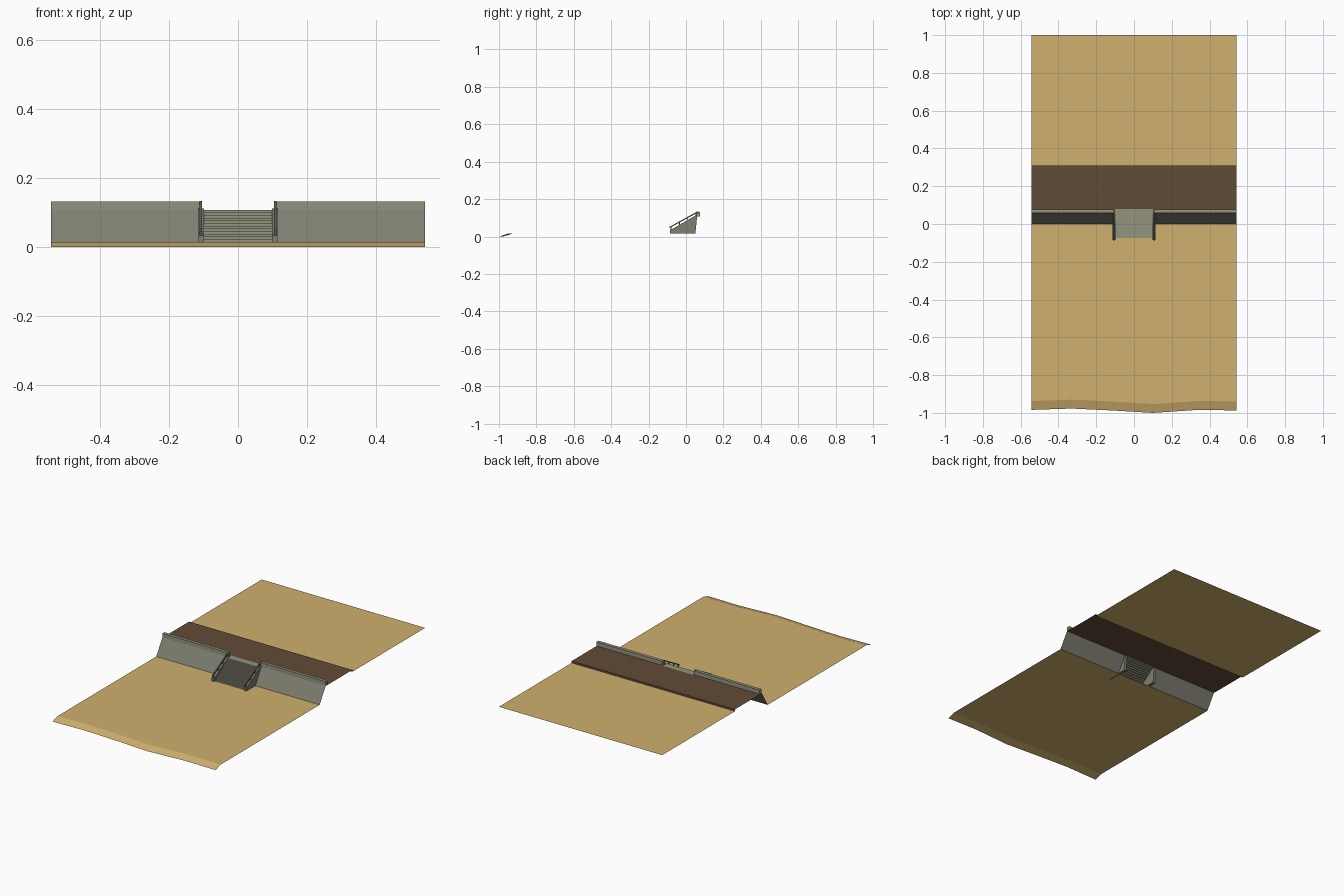
import bpy, bmesh, math
from mathutils import Vector

if "Cube" in bpy.data.objects:
    bpy.data.objects.remove(bpy.data.objects["Cube"])


def material(name, rgb):
    m = bpy.data.materials.new(name)
    m.diffuse_color = [(c / 255 / 12.92 if c < 11 else ((c / 255 + 0.055) / 1.055) ** 2.4) for c in rgb] + [1]
    m.use_nodes = True
    m.node_tree.nodes["Principled BSDF"].inputs["Base Color"].default_value = m.diffuse_color
    return m


SAND = material("sand", (208, 176, 110))
EARTH = material("brown_paving", (97, 75, 55))
WALL = material("wall_grey", (126, 126, 113))
CONCRETE = material("pale_concrete", (148, 148, 128))
RAIL = material("rail_grey", (98, 99, 88))

W = 0.5425      # half width of the whole site
GAP = 0.105     # half width of the stair opening
BEACH = 0.015   # beach level
PROM = 0.106    # promenade level


def make(name, verts, faces, mat):
    me = bpy.data.meshes.new(name)
    me.from_pydata(verts, [], faces)
    me.materials.append(mat)
    ob = bpy.data.objects.new(name, me)
    bpy.context.collection.objects.link(ob)
    return ob


def sheet(name, profile, x0, x1, mat):
    """Open strip: a (y, z) profile running front to back, swept along x."""
    verts = [(x, y, z) for y, z in profile for x in (x0, x1)]
    faces = [(2 * i, 2 * i + 1, 2 * i + 3, 2 * i + 2) for i in range(len(profile) - 1)]
    return make(name, verts, faces, mat)


def prism(name, profile, x0, x1, mat):
    """Closed solid: a (y, z) outline extruded along x."""
    n = len(profile)
    verts = [(x, y, z) for x in (x0, x1) for y, z in profile]
    faces = [tuple(range(n)), tuple(range(2 * n - 1, n - 1, -1))]
    faces += [(i, i + n, (i + 1) % n + n, (i + 1) % n) for i in range(n)]
    ob = make(name, verts, faces, mat)
    bm = bmesh.new()
    bm.from_mesh(ob.data)
    bmesh.ops.recalc_face_normals(bm, faces=bm.faces)
    bm.to_mesh(ob.data)
    bm.free()
    return ob


def box(name, x0, x1, y0, y1, z0, z1, mat):
    return prism(name, [(y0, z0), (y1, z0), (y1, z1), (y0, z1)], x0, x1, mat)


# Beach with a wavy shoreline that slopes down to the front
shore = [(-W, -0.984), (-0.33, -0.977), (-0.1, -0.988), (0.1, -1.0), (0.34, -0.984), (W, -0.987)]
rows = [[(x, y, 0) for x, y in shore],
        [(x, y + 0.047, BEACH) for x, y in shore],
        [(x, 0, BEACH) for x, y in shore]]
n = len(shore)
make("beach", sum(rows, []),
     [(r * n + i, r * n + i + 1, (r + 1) * n + i + 1, (r + 1) * n + i)
      for r in range(2) for i in range(n - 1)], SAND)

# Promenade with a small step down to the sand behind it
sheet("promenade", [(0.062, PROM), (0.31, PROM), (0.31, 0.095)], -W, W, EARTH)
sheet("back_sand", [(0.31, 0.095), (1.0, 0.095)], -W, W, SAND)

# Stair flight and landing
steps = 12
profile = [(-0.075, BEACH)]
rise, run = (0.108 - BEACH) / steps, 0.125 / steps
for i in range(steps):
    y, z = -0.075 + i * run, BEACH + (i + 1) * rise
    profile += [(y, z), (y + run, z)]
profile[-1] = (0.08, 0.108)
sheet("stairs", profile, -0.1, 0.1, CONCRETE)

for s, side in ((-1, "left"), (1, "right")):
    a, b = sorted((s * GAP, s * W))
    # Sloping sea wall and its coping
    sheet(side + "_sea_wall", [(0, BEACH), (0.06, 0.112)], a, b, WALL)
    box(side + "_coping", a, b, 0.057, 0.076, 0.108, 0.132, CONCRETE)
    # Stair cheek
    a, b = sorted((s * 0.099, s * 0.115))
    prism(side + "_stair_cheek", [(-0.085, BEACH), (0.05, BEACH), (0.06, 0.112), (0.05, 0.112), (-0.085, 0.034)],
          a, b, WALL)
    # Handrail and posts
    a, b = sorted((s * 0.104, s * 0.111))
    prism(side + "_handrail", [(-0.088, 0.045), (0.062, 0.128), (0.068, 0.128), (0.068, 0.134), (0.06, 0.134),
                               (-0.088, 0.052)], a, b, RAIL)
    for k in range(4):
        y = -0.083 + k * 0.045
        z = 0.034 + (y + 0.085) * 0.57
        box(side + "_rail_post_%d" % (k + 1), a, b, y, y + 0.005, z - 0.004, z + 0.015, RAIL)
